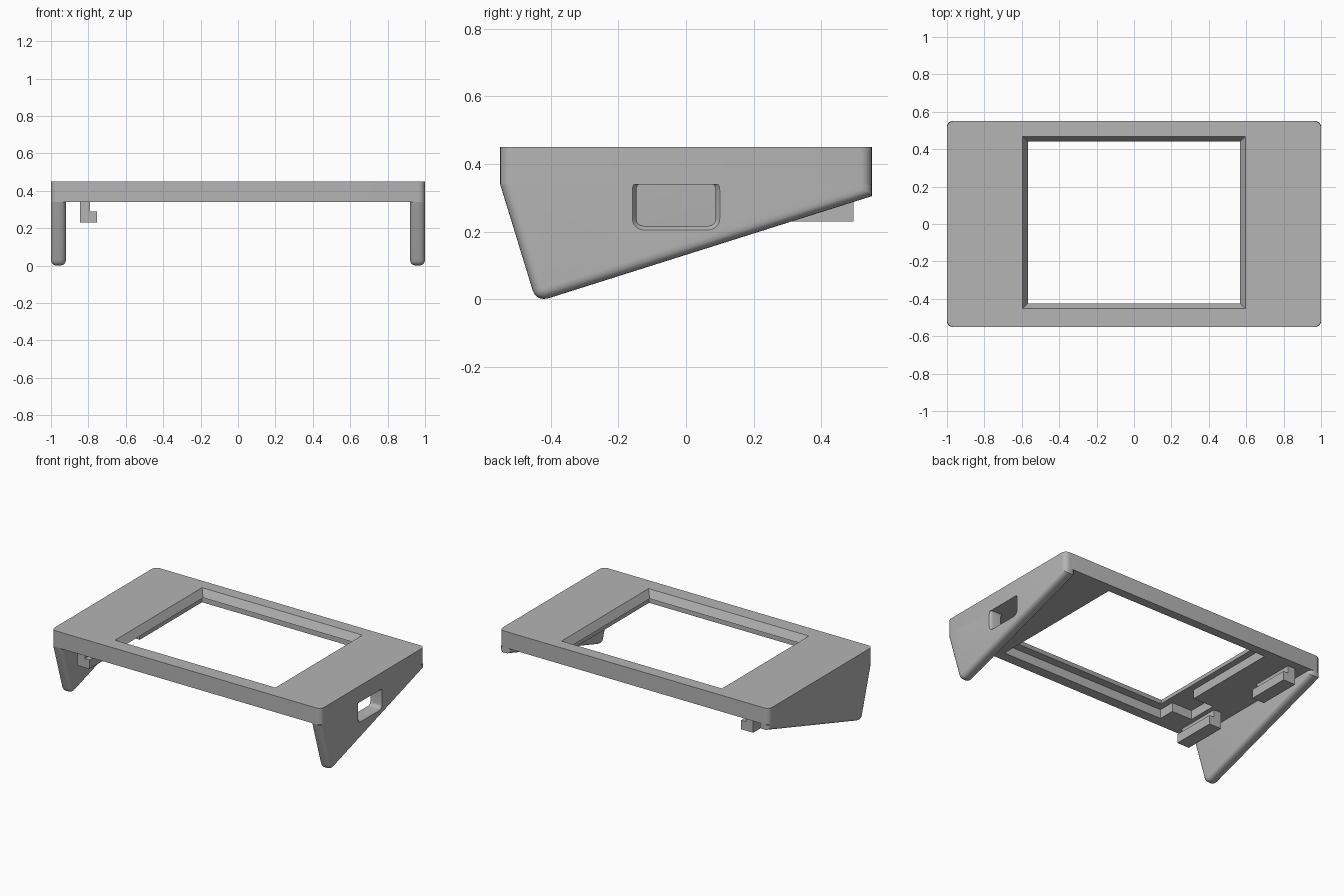
import bpy
import bmesh
from math import cos, sin, pi, radians
from mathutils import Vector

default = bpy.data.objects.get("Cube")
if default:
    bpy.data.objects.remove(default, do_unlink=True)

grey = bpy.data.materials.new("plain grey")
grey.use_nodes = True
grey.diffuse_color = (0.46, 0.46, 0.46, 1)
grey.node_tree.nodes["Principled BSDF"].inputs["Base Color"].default_value = grey.diffuse_color

TOP, UNDER, EDGE = 0.45, 0.34, 0.035


def rounded_rect(x0, x1, y0, y1, r, steps=5):
    """Outline of a rectangle with arc corners."""
    corners = [(x1 - r, y1 - r), (x0 + r, y1 - r), (x0 + r, y0 + r), (x1 - r, y0 + r)]
    return [(cx + r * cos(pi / 2 * (q + i / steps)), cy + r * sin(pi / 2 * (q + i / steps)))
            for q, (cx, cy) in enumerate(corners) for i in range(steps + 1)]


def rect(x0, x1, y0, y1):
    return [(x0, y0), (x1, y0), (x1, y1), (x0, y1)]


def loft(name, sections, axis="z"):
    """Solid through matching outlines: sections are (position, outline)."""
    bm = bmesh.new()
    place = {"z": lambda p, a, b: (a, b, p),
             "x": lambda p, a, b: (p, a, b),
             "y": lambda p, a, b: (a, p, b)}[axis]
    rings = [[bm.verts.new(place(p, a, b)) for a, b in outline] for p, outline in sections]
    n = len(rings[0])
    for low, high in zip(rings, rings[1:]):
        for i in range(n):
            j = (i + 1) % n
            bm.faces.new((low[i], low[j], high[j], high[i]))
    bm.faces.new(rings[0][::-1])
    bm.faces.new(rings[-1])
    bmesh.ops.recalc_face_normals(bm, faces=bm.faces)
    mesh = bpy.data.meshes.new(name)
    bm.to_mesh(mesh)
    bm.free()
    mesh.materials.append(grey)
    obj = bpy.data.objects.new(name, mesh)
    bpy.context.collection.objects.link(obj)
    return obj


def cut(obj, cutter):
    """Subtract the cutter, keep the result and drop the cutter."""
    mod = obj.modifiers.new("cut", "BOOLEAN")
    mod.operation, mod.solver, mod.object = "DIFFERENCE", "EXACT", cutter
    graph = bpy.context.evaluated_depsgraph_get()
    obj.data = bpy.data.meshes.new_from_object(obj.evaluated_get(graph))
    obj.modifiers.clear()
    bpy.data.objects.remove(cutter, do_unlink=True)


def smooth(obj):
    bpy.ops.object.select_all(action="DESELECT")
    obj.select_set(True)
    bpy.context.view_layer.objects.active = obj
    bpy.ops.object.shade_smooth_by_angle(angle=radians(30))


# Top plate with a chamfered window, an underside recess and a side notch
outline = rounded_rect(-1, 1, -0.55, 0.55, EDGE)
plate = loft("top_plate", [(UNDER, outline), (TOP, outline)])


def window(z):
    g = 0.56 * (z - 0.40)
    return z, rect(-0.567 - g, 0.567 + g, -0.425 - g, 0.441 + g)


def underside_pocket(*bounds):
    return loft("pocket", [(0.30, rect(*bounds)), (0.40, rect(*bounds))])


cut(plate, loft("window", [window(0.38), window(0.48)]))
cut(plate, underside_pocket(-0.61, 0.61, -0.48, 0.49))
cut(plate, underside_pocket(-0.76, -0.60, -0.37, -0.17))
smooth(plate)


# Side panels: wedge profile with a rounded foot and rounded rims
def foot_arc(steps=8):
    a, tip, b = Vector((-0.455, 0.03)), Vector((-0.443, -0.01)), Vector((-0.40, 0.005))
    for i in range(steps + 1):
        t = i / steps
        yield tuple(a * (1 - t) ** 2 + tip * 2 * t * (1 - t) + b * t * t)


profile = [(-0.55, TOP), (-0.55, UNDER), *foot_arc(), (0.55, 0.305), (0.55, TOP)]


def side_panel(name, side, slotted):
    panel = loft(name, [(side * 0.92, profile), (side, profile)], "x")
    bm = bmesh.new()
    bm.from_mesh(panel.data)
    rims = [e for e in bm.edges
            if abs(e.verts[0].co.x - e.verts[1].co.x) < 1e-4
            and min(v.co.z for v in e.verts) < TOP - 0.01]
    bmesh.ops.bevel(bm, geom=rims, offset=EDGE, offset_type="OFFSET",
                    segments=5, profile=0.5, affect="EDGES", clamp_overlap=True)
    bm.to_mesh(panel.data)
    bm.free()
    if slotted:
        # Port opening that flares at the outer face
        flare = [(0.90, 0), (0.98, 0), (0.99, 0.003), (1.0, 0.012), (1.01, 0.03)]
        cut(panel, loft("slot", [(x, rounded_rect(-0.147 - g, 0.088 + g, 0.217 - g, 0.345 + g, 0.022 + g))
                                 for x, g in flare], "x"))
    # Trim where the panel meets the plate
    bm = bmesh.new()
    bm.from_mesh(panel.data)
    bmesh.ops.bisect_plane(bm, geom=bm.verts[:] + bm.edges[:] + bm.faces[:],
                           plane_co=(0, 0, UNDER), plane_no=(0, 0, 1), clear_outer=True)
    bm.to_mesh(panel.data)
    bm.free()
    smooth(panel)


side_panel("left_side_panel", 1, True)
side_panel("right_side_panel", -1, False)

# L-shaped clips under the plate
clip = [(-0.845, UNDER), (-0.845, 0.23), (-0.755, 0.23),
        (-0.755, 0.29), (-0.79, 0.29), (-0.79, UNDER)]
for name, y0, y1 in (("front_clip", -0.495, -0.195), ("back_clip", 0.205, 0.495)):
    loft(name, [(y0, clip), (y1, clip)], "y")
